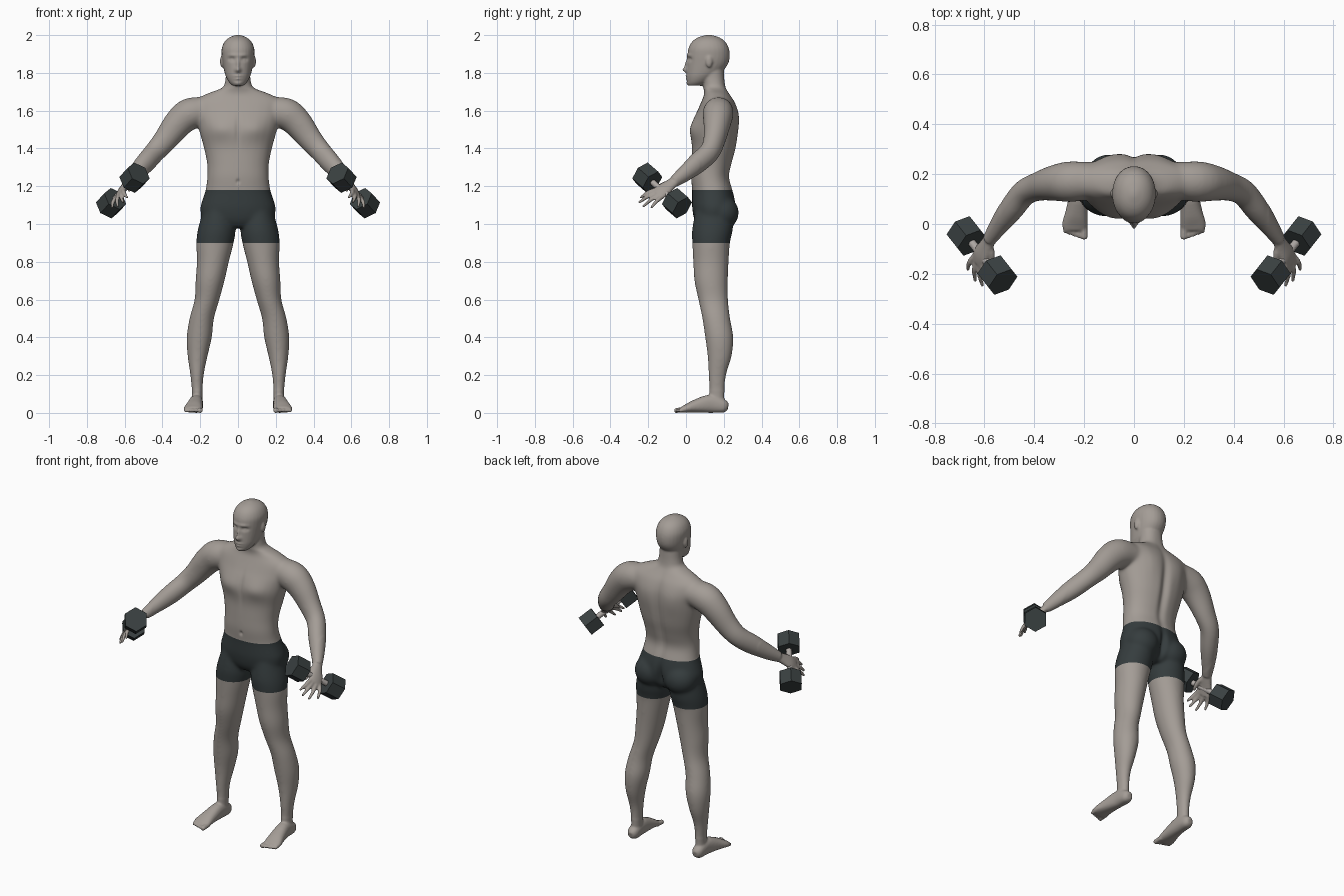
import bpy
import bmesh
import math
from mathutils import Vector, Matrix

default_cube = bpy.data.objects.get("Cube")
if default_cube:
    bpy.data.objects.remove(default_cube, do_unlink=True)

X_AXIS, Z_AXIS = Vector((1, 0, 0)), Vector((0, 0, 1))


def make_material(name, red, green, blue):
    material = bpy.data.materials.new(name)
    material.use_nodes = True
    colour = (red, green, blue, 1)
    material.diffuse_color = colour
    shader = material.node_tree.nodes["Principled BSDF"]
    shader.inputs["Base Color"].default_value = colour
    shader.inputs["Roughness"].default_value = 0.7
    return material


def add_object(name, bm, materials):
    mesh = bpy.data.meshes.new(name)
    bm.to_mesh(mesh)
    bm.free()
    for material in materials:
        mesh.materials.append(material)
    obj = bpy.data.objects.new(name, mesh)
    bpy.context.scene.collection.objects.link(obj)
    return obj


def refine(rings, steps=4):
    """Catmull-Rom interpolation between rings."""
    rows = [Vector(ring) for ring in rings]
    rows = [rows[0]] + rows + [rows[-1]]
    result = []
    for a, b, c, d in zip(rows, rows[1:], rows[2:], rows[3:]):
        for step in range(steps):
            t = step / steps
            result.append(0.5 * (2 * b + (c - a) * t + (2 * a - 5 * b + 4 * c - d) * t ** 2
                                 + (3 * b - a - 3 * c + d) * t ** 3))
    return result + [rows[-1]]


def loft(bm, rings, side, along=None, power=2, sides=28):
    """Skin elliptical rings (x, y, z, radius along side, other radius)."""
    rows = refine(rings)
    loops = []
    for i, row in enumerate(rows):
        centre = Vector(row[:3])
        ahead, behind = rows[min(i + 1, len(rows) - 1)], rows[max(i - 1, 0)]
        tangent = along or (Vector(ahead[:3]) - Vector(behind[:3])).normalized()
        u = (side - tangent * side.dot(tangent)).normalized()
        v = tangent.cross(u)
        loop = []
        for k in range(sides):
            angle = math.tau * k / sides
            c, s = math.cos(angle), math.sin(angle)
            c = math.copysign(abs(c) ** (2 / power), c)
            s = math.copysign(abs(s) ** (2 / power), s)
            loop.append(bm.verts.new(centre + u * c * row[3] + v * s * row[4]))
        loops.append(loop)
    for lower, upper in zip(loops, loops[1:]):
        for k in range(sides):
            n = (k + 1) % sides
            bm.faces.new((lower[k], lower[n], upper[n], upper[k]))
    bm.faces.new(loops[0][::-1])
    bm.faces.new(loops[-1])


def blob(bm, centre, radii):
    matrix = Matrix.Translation(centre) @ Matrix.Diagonal((*radii, 1))
    bmesh.ops.create_uvsphere(bm, u_segments=24, v_segments=16, radius=1, matrix=matrix)


skin = make_material("warm grey skin", 0.37, 0.335, 0.305)
cloth = make_material("dark slate shorts", 0.036, 0.046, 0.048)
iron = make_material("dark iron", 0.042, 0.052, 0.053)
steel = make_material("light steel", 0.42, 0.39, 0.37)

# Dumbbell placement on the left side
weight_front = Vector((0.548, -0.205, 1.245))
weight_back = Vector((0.672, -0.048, 1.11))
grip_axis = (weight_back - weight_front).normalized()
grip_centre = (weight_front + weight_back) / 2

bm = bmesh.new()

# Leg
leg = [(0.105, 0.15, 1.07, 0.08, 0.1), (0.113, 0.14, 0.97, 0.1, 0.108),
       (0.122, 0.133, 0.9, 0.099, 0.1), (0.133, 0.132, 0.8, 0.085, 0.094),
       (0.148, 0.133, 0.7, 0.077, 0.089), (0.164, 0.144, 0.6, 0.066, 0.079),
       (0.192, 0.16, 0.5, 0.065, 0.074), (0.205, 0.176, 0.4, 0.067, 0.075),
       (0.214, 0.178, 0.3, 0.053, 0.064), (0.217, 0.166, 0.2, 0.036, 0.047),
       (0.216, 0.163, 0.1, 0.028, 0.04), (0.218, 0.16, 0.04, 0.03, 0.045)]
loft(bm, leg, X_AXIS, Z_AXIS)
blob(bm, (0.1, 0.19, 1.06), (0.095, 0.09, 0.09))

# Foot and toes
foot = [(0.218, 0.223, 0.03, 0.016, 0.018), (0.218, 0.2, 0.035, 0.032, 0.035),
        (0.221, 0.13, 0.048, 0.036, 0.048), (0.23, 0.05, 0.035, 0.044, 0.035),
        (0.237, 0, 0.022, 0.051, 0.022), (0.238, -0.025, 0.016, 0.046, 0.015)]
loft(bm, foot, X_AXIS, power=2.3)
for i in range(5):
    x = (0.2, 0.222, 0.241, 0.259, 0.276)[i]
    tip = -0.062 + 0.006 * i
    size = 0.014 if i == 0 else 0.0095
    loft(bm, [(x, 0, 0.015, size, size), (x, tip + 0.02, 0.014, size, size),
              (x, tip + 0.006, 0.012, size, size), (x, tip, 0.011, size / 2, size / 2)],
         X_AXIS, sides=12)

# Arm
arm = [(0.15, 0.175, 1.6, 0.07, 0.07), (0.25, 0.17, 1.585, 0.084, 0.082),
       (0.315, 0.165, 1.535, 0.078, 0.073), (0.385, 0.15, 1.445, 0.065, 0.058),
       (0.44, 0.125, 1.382, 0.058, 0.053), (0.492, 0.06, 1.322, 0.056, 0.05),
       (0.54, -0.005, 1.268, 0.044, 0.04), (0.582, -0.065, 1.222, 0.03, 0.027)]
loft(bm, arm, Z_AXIS)

# Hand, fingers and thumb
palm = [(0.57, -0.047, 1.235, 0.026, 0.022), (0.592, -0.085, 1.207, 0.033, 0.02),
        (0.615, -0.125, 1.178, 0.043, 0.018), (0.626, -0.155, 1.155, 0.04, 0.014)]
loft(bm, palm, grip_axis)
knuckles = Vector((0.622, -0.146, 1.162))
tips = [(0.585, -0.243, 1.137), (0.607, -0.25, 1.112),
        (0.637, -0.23, 1.09), (0.667, -0.185, 1.085)]
for i, tip in enumerate(tips):
    root = knuckles + grip_axis * (i - 1.5) * 0.021
    middle = root.lerp(Vector(tip), 0.5) + Vector((0.008, 0, 0.006))
    loft(bm, [(*root, 0.012, 0.012), (*middle, 0.011, 0.011), (*tip, 0.007, 0.007)],
         grip_axis, sides=12)
loft(bm, [(0.583, -0.075, 1.22, 0.017, 0.017), (0.572, -0.12, 1.208, 0.014, 0.014),
          (0.572, -0.152, 1.19, 0.012, 0.012), (0.578, -0.175, 1.175, 0.008, 0.008)],
     X_AXIS, sides=12)

# Ear
blob(bm, (0.086, 0.122, 1.86), (0.009, 0.018, 0.032))

# Mirror the limbs to the right side
copy = bmesh.ops.duplicate(bm, geom=bm.verts[:] + bm.edges[:] + bm.faces[:])["geom"]
bmesh.ops.scale(bm, vec=(-1, 1, 1), verts=[g for g in copy if isinstance(g, bmesh.types.BMVert)])
bmesh.ops.reverse_faces(bm, faces=[g for g in copy if isinstance(g, bmesh.types.BMFace)])

# Torso and neck: height, depth centre, half width, half depth
torso = [(0.98, 0.14, 0.08, 0.07), (1.02, 0.145, 0.18, 0.1), (1.08, 0.148, 0.2, 0.115),
         (1.13, 0.146, 0.188, 0.114), (1.18, 0.14, 0.172, 0.108), (1.25, 0.128, 0.163, 0.102),
         (1.32, 0.136, 0.164, 0.108), (1.4, 0.148, 0.18, 0.117), (1.48, 0.15, 0.202, 0.124),
         (1.55, 0.157, 0.22, 0.118), (1.6, 0.165, 0.235, 0.105), (1.65, 0.168, 0.235, 0.086),
         (1.69, 0.163, 0.165, 0.066), (1.72, 0.152, 0.086, 0.06), (1.76, 0.146, 0.067, 0.058),
         (1.82, 0.14, 0.064, 0.06)]
loft(bm, [(0, y, z, a, b) for z, y, a, b in torso], X_AXIS, Z_AXIS, power=2.2)

# Head
head = [(1.732, 0.05, 0.028, 0.035), (1.75, 0.062, 0.047, 0.054), (1.78, 0.082, 0.064, 0.078),
        (1.81, 0.1, 0.073, 0.096), (1.85, 0.115, 0.081, 0.109), (1.89, 0.12, 0.086, 0.112),
        (1.93, 0.12, 0.086, 0.107), (1.965, 0.12, 0.071, 0.088), (1.988, 0.12, 0.045, 0.056),
        (2.001, 0.12, 0.01, 0.012)]
loft(bm, [(0, y, z, a, b) for z, y, a, b in head], X_AXIS, Z_AXIS, power=2.1)

# Fuse every part into one continuous skin
bmesh.ops.recalc_face_normals(bm, faces=bm.faces[:])
body = add_object("body", bm, [skin, cloth])
remesh = body.modifiers.new("fuse", 'REMESH')
remesh.mode = 'VOXEL'
remesh.voxel_size = 0.0055
evaluated = body.evaluated_get(bpy.context.evaluated_depsgraph_get())
bm = bmesh.new()
bm.from_mesh(evaluated.to_mesh())
evaluated.to_mesh_clear()
body.modifiers.clear()


def relax(verts, rounds):
    for _ in range(rounds):
        bmesh.ops.smooth_vert(bm, verts=verts, factor=0.5,
                              use_axis_x=True, use_axis_y=True, use_axis_z=True)


relax([v for v in bm.verts if 0.12 < v.co.z < 1.71 and abs(v.co.x) < 0.54], 22)
relax(bm.verts[:], 3)

# Soft sculpting: centre, radii of influence, push along y
strokes = [
    (0.034, 0.015, 1.872, 0.018, 0.04, 0.011, 0.011),    # eye socket
    (0.034, 0.02, 1.87, 0.009, 0.03, 0.006, -0.005),     # eye
    (0.03, 0.01, 1.893, 0.028, 0.03, 0.009, -0.005),     # brow
    (0, 0, 1.816, 0.015, 0.04, 0.014, -0.021),           # nose tip
    (0, 0.005, 1.845, 0.009, 0.04, 0.026, -0.012),       # nose bridge
    (0, 0.005, 1.783, 0.022, 0.03, 0.006, -0.007),       # upper lip
    (0, 0.005, 1.768, 0.019, 0.03, 0.006, -0.007),       # lower lip
    (0, 0.015, 1.744, 0.022, 0.03, 0.012, -0.007),       # chin
    (0.095, 0.03, 1.505, 0.075, 0.06, 0.05, -0.014),     # chest muscle
    (0, 0.02, 1.5, 0.014, 0.06, 0.08, 0.007),            # breastbone
    (0, 0.03, 1.225, 0.009, 0.03, 0.012, 0.008),         # navel
    (0, 0.27, 1.4, 0.024, 0.09, 0.22, -0.017),           # spine
    (0.09, 0.27, 1.56, 0.07, 0.07, 0.09, 0.011),         # shoulder blade
    (0, 0.27, 1.06, 0.018, 0.09, 0.07, -0.024),          # seat cleft
]
for x, y, z, rx, ry, rz, push in strokes:
    for sign in ((1, -1) if x else (1,)):
        for v in bm.verts:
            dz = (v.co.z - z) / rz
            if abs(dz) < 3:
                dx, dy = (v.co.x - sign * x) / rx, (v.co.y - y) / ry
                v.co.y += push * math.exp(-dx * dx - dy * dy - dz * dz)
for v in bm.verts:
    v.co.z = max(v.co.z, 0)

# Shorts: cut clean hems and colour the faces between them
hem, waist = 0.9, 1.18
for height in (hem, waist):
    bmesh.ops.bisect_plane(bm, geom=bm.verts[:] + bm.edges[:] + bm.faces[:],
                           plane_co=(0, 0, height), plane_no=Z_AXIS)
for face in bm.faces:
    centre = face.calc_center_median()
    face.smooth = True
    face.material_index = int(hem < centre.z < waist and abs(centre.x) < 0.4)
bm.to_mesh(body.data)
bm.free()


def rod(name, centre, axis, radius, length, sides, material):
    shape = bmesh.new()
    matrix = Matrix.Translation(centre) @ axis.to_track_quat('Z', 'Y').to_matrix().to_4x4()
    bmesh.ops.create_cone(shape, cap_ends=True, segments=sides, radius1=radius,
                          radius2=radius, depth=length, matrix=matrix)
    add_object(name, shape, [material])


# Dumbbells
for label, sign in (("left", 1), ("right", -1)):
    flip = Vector((sign, 1, 1))
    axis = grip_axis * flip
    rod(label + "_dumbbell_bar", grip_centre * flip, axis, 0.016, 0.2, 20, steel)
    rod(label + "_dumbbell_front_weight", weight_front * flip, axis, 0.068, 0.086, 6, iron)
    rod(label + "_dumbbell_back_weight", weight_back * flip, axis, 0.068, 0.086, 6, iron)
